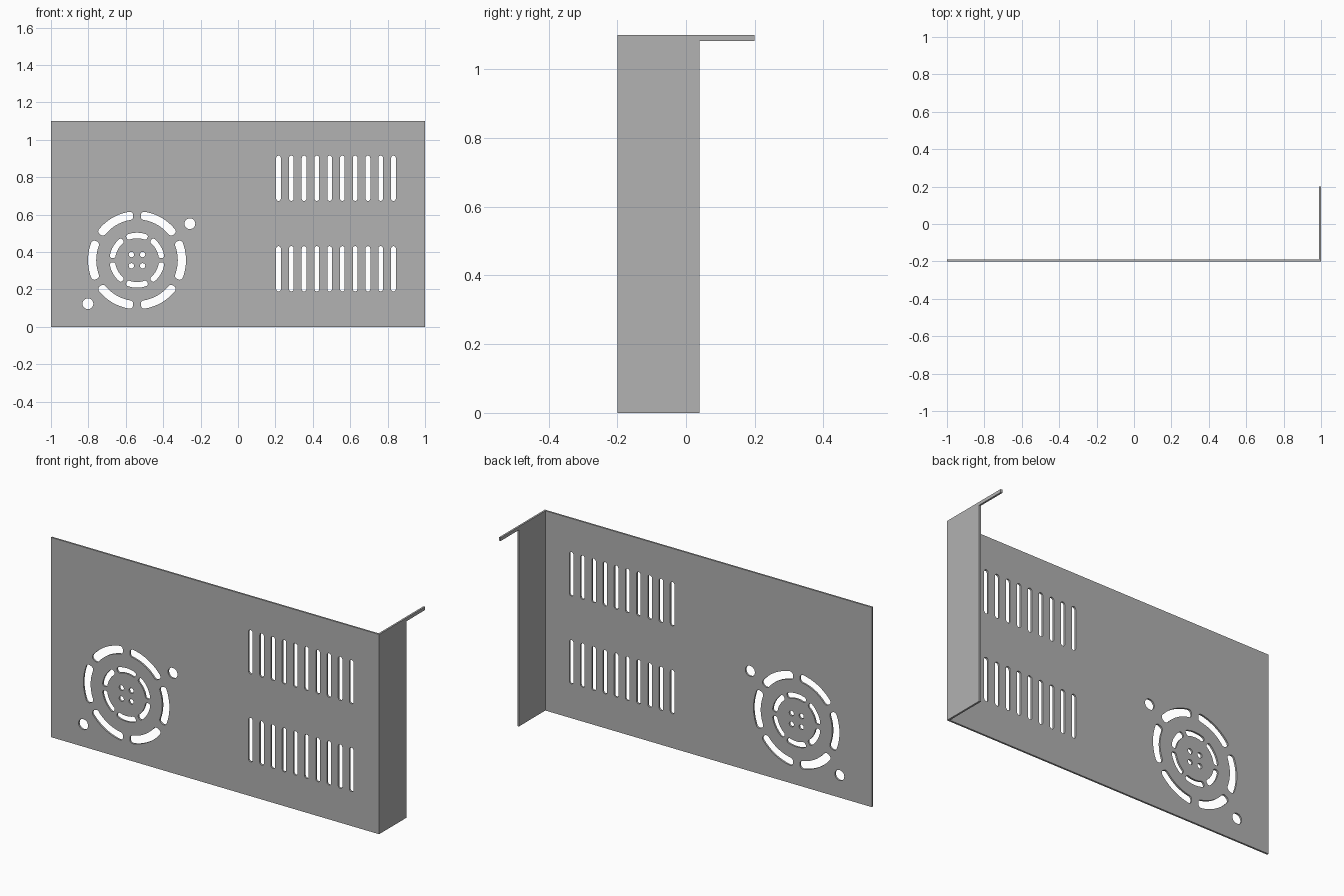
import bpy
import bmesh
from math import sin, cos, radians, pi
from mathutils import Matrix

cube = bpy.data.objects.get("Cube")
if cube:
    bpy.data.objects.remove(cube)

WIDTH, HEIGHT, FRONT, THICK = 2.0, 1.10, -0.20, 0.01

steel = bpy.data.materials.new("grey sheet steel")
steel.use_nodes = True
colour = (0.445, 0.445, 0.445, 1)
steel.diffuse_color = colour
steel.node_tree.nodes["Principled BSDF"].inputs["Base Color"].default_value = colour


def rounded_rect(w, h, r, steps=5):
    """Outline of a w by h rectangle around the origin with rounded corners."""
    points = []
    for k, (sx, sy) in enumerate([(1, 1), (-1, 1), (-1, -1), (1, -1)]):
        for i in range(steps + 1):
            a = (k + i / steps) * pi / 2
            points.append((sx * (w / 2 - r) + r * cos(a), sy * (h / 2 - r) + r * sin(a)))
    return points


def circle(cx, cy, r, n=24):
    return [(cx + r * cos(2 * pi * i / n), cy + r * sin(2 * pi * i / n)) for i in range(n)]


def slot(cx, cy, w, h):
    return [(cx + x, cy + y) for x, y in rounded_rect(w, h, w * 0.49)]


def arc_slot(cx, cy, inner, outer, middle, half):
    """Rounded slot bent around a centre."""
    radius = (inner + outer) / 2
    width = outer - inner
    flat = rounded_rect(width, 2 * radians(half) * radius, width * 0.4)
    points = []
    for i, (x, y) in enumerate(flat):
        x2, y2 = flat[(i + 1) % len(flat)]
        steps = 10 if abs(y2 - y) > width else 1
        for s in range(steps):
            r = radius + x + (x2 - x) * s / steps
            a = radians(middle) + (y + (y2 - y) * s / steps) / radius
            points.append((cx + r * cos(a), cy + r * sin(a)))
    return points


def sheet(name, outlines, matrix):
    """Flat sheet from an outer outline followed by its holes."""
    curve = bpy.data.curves.new(name, "CURVE")
    curve.dimensions = "2D"
    curve.fill_mode = "BOTH"
    curve.extrude = THICK / 2
    for outline in outlines:
        spline = curve.splines.new("POLY")
        spline.points.add(len(outline) - 1)
        for point, (x, y) in zip(spline.points, outline):
            point.co = (x, y, 0, 1)
        spline.use_cyclic_u = True
    obj = bpy.data.objects.new(name, curve)
    bpy.context.collection.objects.link(obj)
    bpy.ops.object.select_all(action="DESELECT")
    obj.select_set(True)
    bpy.context.view_layer.objects.active = obj
    bpy.ops.object.convert(target="MESH")
    obj = bpy.context.view_layer.objects.active
    mesh = obj.data
    bm = bmesh.new()
    bm.from_mesh(mesh)
    bmesh.ops.remove_doubles(bm, verts=bm.verts, dist=0.0001)
    bm.transform(matrix)
    bmesh.ops.recalc_face_normals(bm, faces=bm.faces)
    bm.to_mesh(mesh)
    bm.free()
    mesh.materials.clear()
    mesh.materials.append(steel)
    for face in mesh.polygons:
        face.material_index = 0
    bpy.ops.object.shade_smooth_by_angle(angle=radians(35))
    return obj


# Front panel outline
edge = WIDTH / 2
holes = [[(-edge, 0), (edge - THICK, 0), (edge - THICK, HEIGHT), (-edge, HEIGHT)]]

# Two rows of upright vent slots
for z in (0.31, 0.794):
    for i in range(10):
        holes.append(slot(0.2166 + 0.0683 * i, z, 0.025, 0.242))

# Fan grille: two rings of bent slots and four small middle holes
fan_x, fan_z = -0.54, 0.356
for i in range(6):
    holes.append(arc_slot(fan_x, fan_z, 0.218, 0.262, 60 * i, 25))
    holes.append(arc_slot(fan_x, fan_z, 0.117, 0.147, 60 * i + 30, 25))
for sx in (-1, 1):
    for sz in (-1, 1):
        holes.append(circle(fan_x + 0.03 * sx, fan_z + 0.03 * sz, 0.0145, 12))

# Screw holes on opposite corners of the fan
for side in (-1, 1):
    holes.append(circle(fan_x + 0.01 + 0.2725 * side, fan_z - 0.019 + 0.214 * side, 0.029))

upright = Matrix.Rotation(pi / 2, 4, "X")
sheet("front_panel", holes, Matrix.Translation((0, FRONT + THICK / 2, 0)) @ upright)

# Bent side flange with a narrow tab along its top
flange = [(FRONT, 0), (0.04, 0), (0.04, HEIGHT - 0.018), (0.2, HEIGHT - 0.018),
          (0.2, HEIGHT), (FRONT, HEIGHT)]
sideways = Matrix.Rotation(pi / 2, 4, "Z") @ upright
sheet("side_flange", [flange], Matrix.Translation((edge - THICK / 2, 0, 0)) @ sideways)
